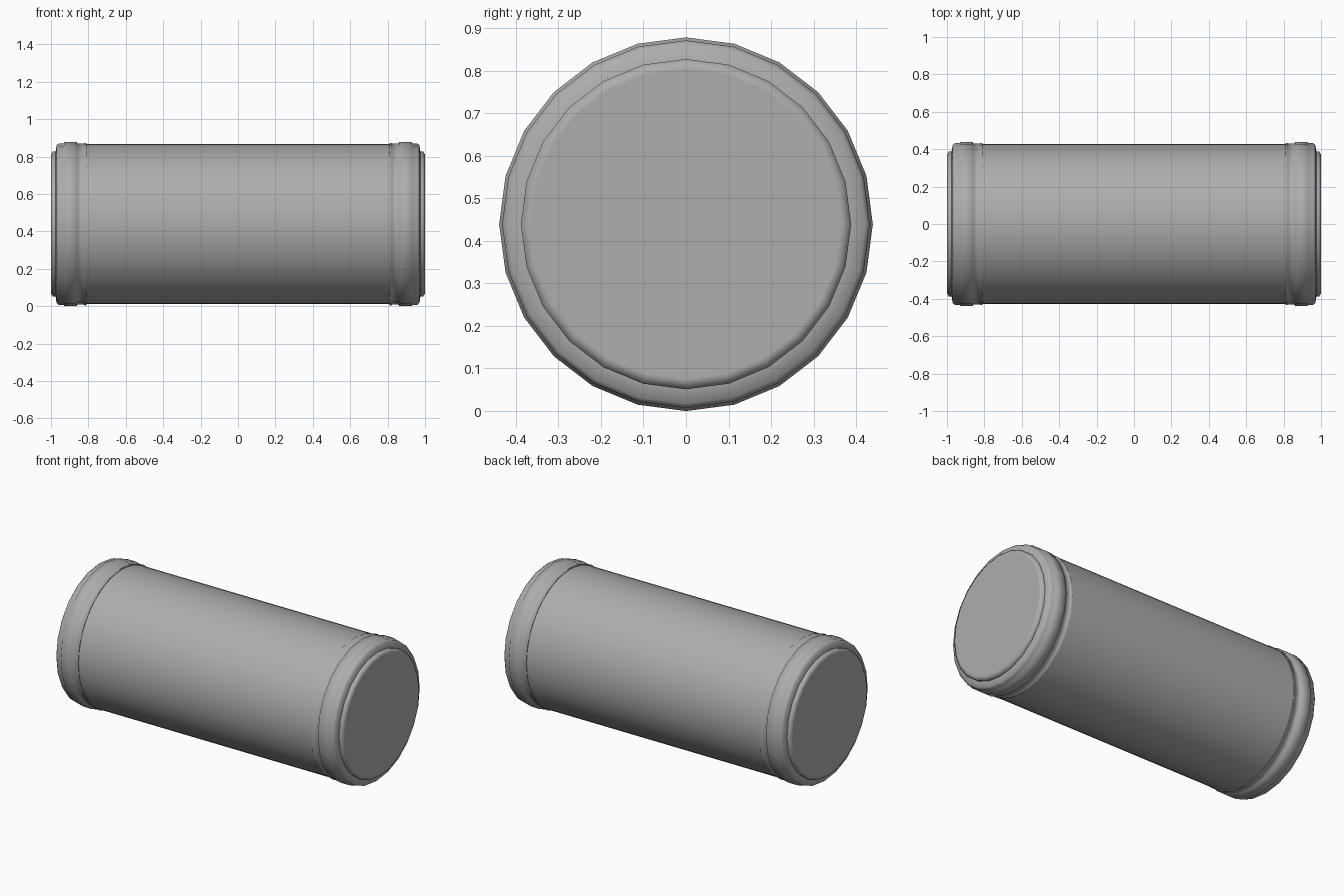
import bpy, bmesh
from math import radians, sin, cos, pi

if "Cube" in bpy.data.objects:
    bpy.data.objects.remove(bpy.data.objects["Cube"])

AXIS_Z = 0.439

grey = bpy.data.materials.new("dark_grey")
grey.diffuse_color = (0.42, 0.42, 0.42, 1)
grey.use_nodes = True
grey.node_tree.nodes["Principled BSDF"].inputs["Base Color"].default_value = grey.diffuse_color


def lathe(name, profile, sides, smooth_angle):
    """Revolve (x, radius) points around the horizontal x axis."""
    bm = bmesh.new()
    rings = []
    for x, r in profile:
        if r == 0:
            rings.append([bm.verts.new((x, 0, AXIS_Z))] * sides)
        else:
            rings.append([bm.verts.new((x, r * sin(2 * pi * i / sides),
                                        AXIS_Z + r * cos(2 * pi * i / sides)))
                          for i in range(sides)])
    for a, b in zip(rings, rings[1:]):
        for i in range(sides):
            j = (i + 1) % sides
            corners = list(dict.fromkeys((a[i], a[j], b[j], b[i])))
            bm.faces.new(corners)
    bmesh.ops.recalc_face_normals(bm, faces=bm.faces)
    # Make sure the shell faces outward
    side = max(bm.faces, key=lambda f: f.calc_center_median().z)
    if side.normal.z < 0:
        bmesh.ops.reverse_faces(bm, faces=bm.faces)
    mesh = bpy.data.meshes.new(name)
    bm.to_mesh(mesh)
    bm.free()
    mesh.materials.append(grey)
    obj = bpy.data.objects.new(name, mesh)
    bpy.context.collection.objects.link(obj)
    bpy.ops.object.select_all(action='DESELECT')
    obj.select_set(True)
    bpy.context.view_layer.objects.active = obj
    bpy.ops.object.shade_smooth_by_angle(angle=radians(smooth_angle))
    return obj


# Main barrel, tucked under both end caps
lathe("barrel", [(-0.82, 0.428), (0.82, 0.428)], 48, 35)

# End cap: thin lip, groove, raised band, shoulder, stepped end disc;
# the inner ring at 0.364 keeps the end face flat
cap = [(0.81, 0.426), (0.81, 0.434), (0.82, 0.434), (0.823, 0.430),
       (0.857, 0.430), (0.863, 0.439), (0.927, 0.439), (0.933, 0.432),
       (0.958, 0.432), (0.970, 0.422), (0.975, 0.388), (0.990, 0.388),
       (1.0, 0.371), (1.0, 0.364), (1.0, 0)]
for name, s in (("right_cap", 1), ("left_cap", -1)):
    lathe(name, [(s * x, r) for x, r in cap], 24, 70)
